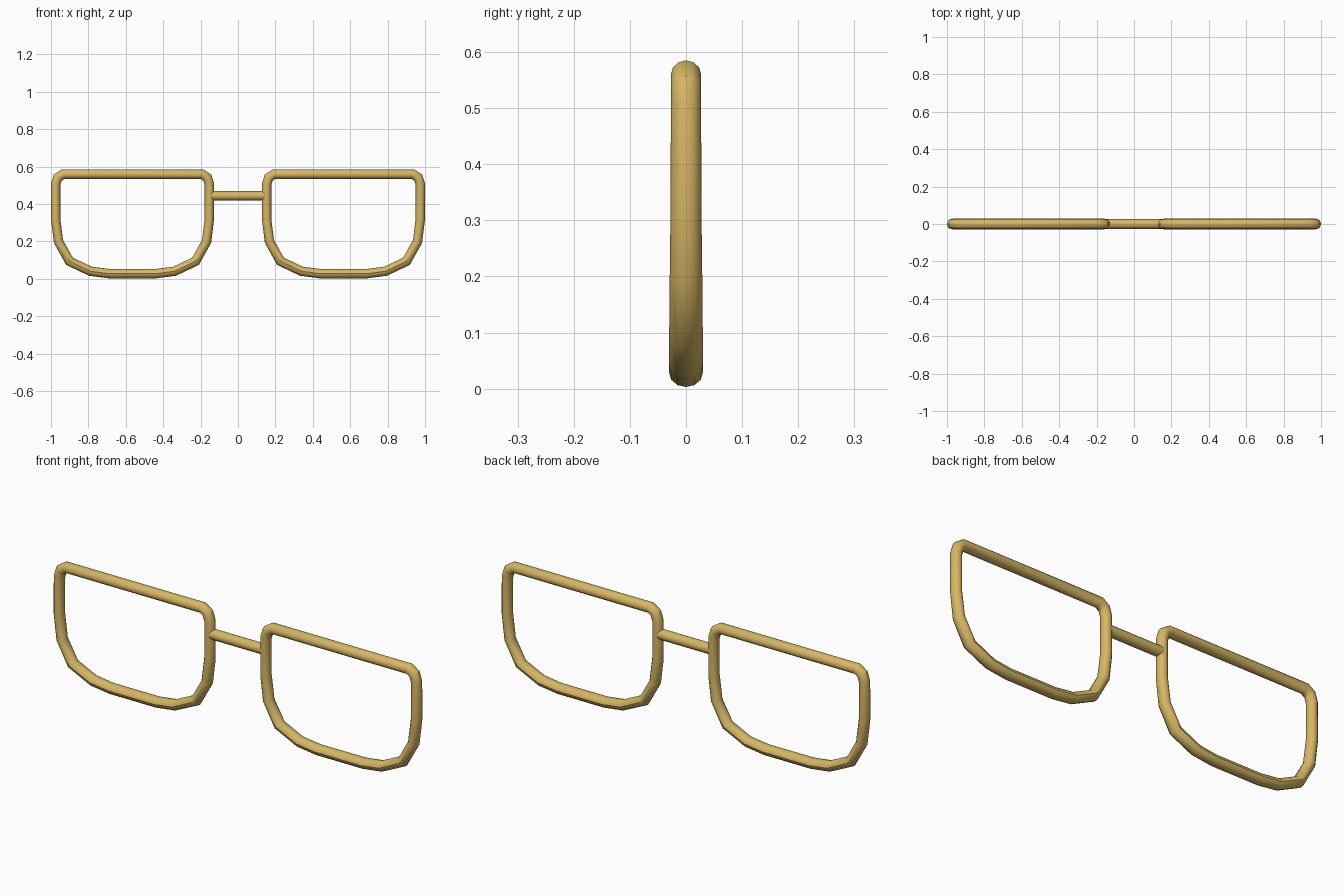
import bpy, bmesh, math
from mathutils import Vector

if "Cube" in bpy.data.objects:
    bpy.data.objects.remove(bpy.data.objects["Cube"])

gold = bpy.data.materials.new("gold metal")
gold.diffuse_color = (0.68, 0.47, 0.125, 1)
gold.use_nodes = True
gold.node_tree.nodes["Principled BSDF"].inputs["Base Color"].default_value = gold.diffuse_color
SIDES = 12


def tube(name, path, closed):
    """Mitred tube along path points (x, z, half depth in y)."""
    bm = bmesh.new()
    n, rings = len(path), []
    for i, (x, z, depth) in enumerate(path):
        p = Vector((x, z))
        a = Vector(path[i - 1][:2]) if closed or i > 0 else None
        b = Vector(path[(i + 1) % n][:2]) if closed or i < n - 1 else None
        d1 = (p - a).normalized() if a else (b - p).normalized()
        d2 = (b - p).normalized() if b else d1
        t = (d1 + d2).normalized()
        side = Vector((-t.y, t.x)) * 0.025 / t.dot(d1)
        ring = []
        for k in range(SIDES):
            ang = 2 * math.pi * k / SIDES
            q = p + side * math.cos(ang)
            ring.append(bm.verts.new((q.x, depth * math.sin(ang), q.y)))
        rings.append(ring)
    for i in range(n if closed else n - 1):
        r, s = rings[i], rings[(i + 1) % n]
        for k in range(SIDES):
            m = (k + 1) % SIDES
            bm.faces.new((r[k], r[m], s[m], s[k]))
    if not closed:
        bm.faces.new(rings[0])
        bm.faces.new(rings[-1])
    bmesh.ops.recalc_face_normals(bm, faces=bm.faces)
    me = bpy.data.meshes.new(name)
    bm.to_mesh(me)
    bm.free()
    ob = bpy.data.objects.new(name, me)
    bpy.context.collection.objects.link(ob)
    me.materials.append(gold)
    bpy.context.view_layer.objects.active = ob
    ob.select_set(True)
    bpy.ops.object.shade_smooth_by_angle(angle=math.radians(35))
    ob.select_set(False)
    return ob


# Half of a lens rim, from top to bottom; mirrored about the lens centre
half = [(0.372, 0.560, 0.027), (0.400, 0.541, 0.027), (0.411, 0.505, 0.027),
        (0.411, 0.320, 0.0275), (0.396, 0.200, 0.029), (0.337, 0.094, 0.030),
        (0.225, 0.041, 0.030), (0.125, 0.028, 0.030)]
rim = half + [(-x, z, d) for x, z, d in reversed(half)]
for name, cx in (("left_rim", -0.564), ("right_rim", 0.564)):
    tube(name, [(x + cx, z, d) for x, z, d in rim], True)

# Bridge joining the two rims
tube("bridge", [(-0.158, 0.444, 0.026), (0.158, 0.444, 0.026)], False)
